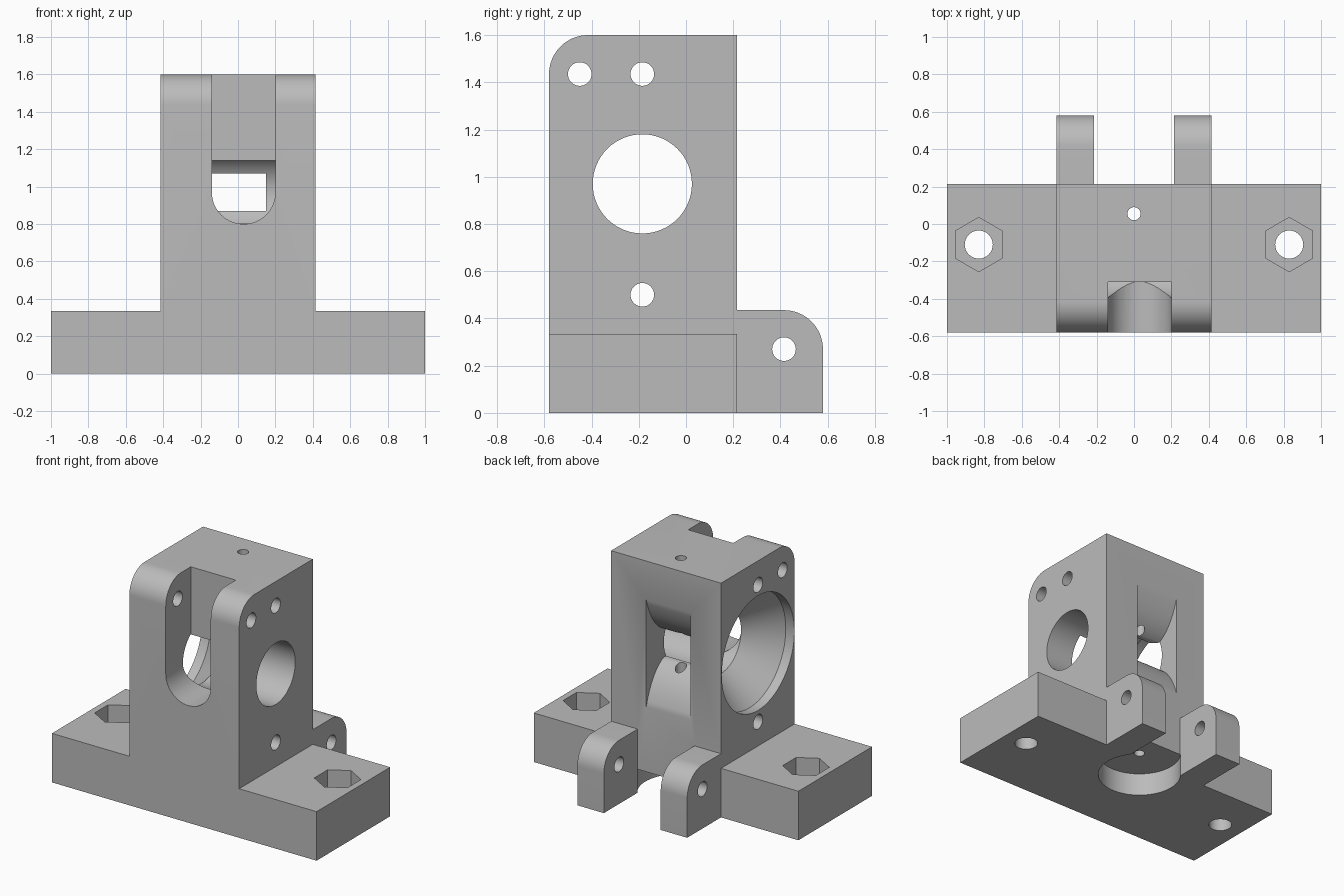
import bpy, bmesh, math
from mathutils import Vector

cube = bpy.data.objects.get("Cube")
if cube:
    bpy.data.objects.remove(cube, do_unlink=True)

grey = bpy.data.materials.new("plain grey")
grey.use_nodes = True
grey.diffuse_color = (0.5, 0.5, 0.5, 1)
grey.node_tree.nodes["Principled BSDF"].inputs["Base Color"].default_value = (0.5, 0.5, 0.5, 1)


def arc(u, v, r, start=0, end=360, n=64):
    """Points on an arc; a full circle leaves out the repeated end point."""
    count = n if end - start == 360 else n + 1
    angles = [math.radians(start + (end - start) * i / n) for i in range(count)]
    return [(u + r * math.cos(a), v + r * math.sin(a)) for a in angles]


def loft(name, axis, sections):
    """Closed solid through flat outlines placed along one axis."""
    place = {"x": lambda t, u, v: Vector((t, u, v)),
             "y": lambda t, u, v: Vector((u, t, v)),
             "z": lambda t, u, v: Vector((u, v, t))}[axis]
    bm = bmesh.new()
    rings = [[bm.verts.new(place(t, u, v)) for u, v in pts] for t, pts in sections]
    for a, b in zip(rings, rings[1:]):
        for i in range(len(a)):
            j = (i + 1) % len(a)
            bm.faces.new((a[i], a[j], b[j], b[i]))
    bm.faces.new(rings[0])
    bm.faces.new(rings[-1])
    bmesh.ops.recalc_face_normals(bm, faces=bm.faces)
    mesh = bpy.data.meshes.new(name)
    bm.to_mesh(mesh)
    bm.free()
    mesh.materials.append(grey)
    obj = bpy.data.objects.new(name, mesh)
    bpy.context.collection.objects.link(obj)
    return obj


def prism(name, axis, lo, hi, pts):
    return loft(name, axis, [(lo, pts), (hi, pts)])


def combine(target, tool, operation="DIFFERENCE"):
    """Apply a boolean and throw the tool away."""
    mod = target.modifiers.new("cut", "BOOLEAN")
    mod.operation, mod.solver, mod.object = operation, "EXACT", tool
    bpy.context.view_layer.objects.active = target
    bpy.ops.object.modifier_apply(modifier=mod.name)
    bpy.data.objects.remove(tool, do_unlink=True)


FRONT, BACK, TOP, BASE, HALF = -0.58, 0.215, 1.6, 0.335, 0.415
BORE_Y, BORE_Z = -0.185, 0.97

# Foot plate and tower as one upside-down T
half_t = [(1, 0), (1, BASE), (HALF, BASE), (HALF, TOP)]
body = prism("bracket_body", "y", FRONT, BACK,
             half_t + [(-x, z) for x, z in reversed(half_t)])

# Rounded top front edge
bm = bmesh.new()
bm.from_mesh(body.data)
edge = [e for e in bm.edges
        if all(v.co.z > TOP - 0.01 and v.co.y < FRONT + 0.01 for v in e.verts)]
bmesh.ops.bevel(bm, geom=edge, offset=0.165, segments=16, profile=0.5, affect="EDGES")
bm.to_mesh(body.data)
bm.free()

# Hinge lugs at the back
lug = [(0.15, 0), (0.58, 0)] + arc(0.415, 0.27, 0.165, 0, 90, 16) + [(0.15, 0.435)]
for side in (-1, 1):
    lo, hi = sorted((side * 0.215, side * HALF))
    combine(body, prism("hinge_lug", "x", lo, hi, lug), "UNION")

# Cross bore with a conical seat on one side
combine(body, loft("bore", "x", [
    (t, arc(BORE_Y, BORE_Z, r))
    for t, r in ((-0.6, 0.392), (-0.35, 0.392), (-0.14, 0.21), (0.6, 0.21))]))

# Round-ended slot down the front
combine(body, prism("front_slot", "y", -0.8, -0.31,
                    arc(0.03, BORE_Z, 0.17, 180, 360 - 1e-6, 32) + [(0.2, 1.8), (-0.14, 1.8)]))

# Back window with flared top and bottom
flare = [(0.3, 0.365)]
for i in range(13):
    t = i / 12
    mix = lambda a, b, c: a * (1 - t) ** 2 + 2 * b * t * (1 - t) + c * t * t
    flare.append((BACK - mix(0, 0.06, 0.185), mix(0.365, 0.16, 0.1)))
flare.append((-0.05, 0.1))
window = ([(y, BORE_Z + h) for y, h in flare]
          + [(y, BORE_Z - h) for y, h in reversed(flare)])
combine(body, prism("back_window", "x", -0.185, 0.15, window))

# Cross holes through the tower and lugs
for y, z in ((-0.45, 1.435), (BORE_Y, 1.435), (BORE_Y, 0.5), (0.415, 0.27)):
    combine(body, prism("cross_hole", "x", -0.6, 0.6, arc(y, z, 0.05, n=32)))

# Vertical feed hole and the round recess under it
combine(body, prism("feed_hole", "z", -0.2, 1.8, arc(0, 0.055, 0.035, n=32)))
combine(body, prism("under_recess", "z", -0.2, 0.16, arc(0, 0.055, 0.27)))

# Mounting holes with hexagonal nut pockets
for x in (-0.83, 0.83):
    combine(body, prism("bolt_hole", "z", -0.2, 0.6, arc(x, -0.11, 0.075, n=32)))
    combine(body, prism("nut_pocket", "z", 0.17, 0.6, arc(x, -0.11, 0.145, 30, 390, n=6)))

# Smooth the round walls, keep the edges sharp
bpy.ops.object.select_all(action="DESELECT")
body.select_set(True)
bpy.context.view_layer.objects.active = body
bpy.ops.object.shade_smooth_by_angle(angle=math.radians(30))
